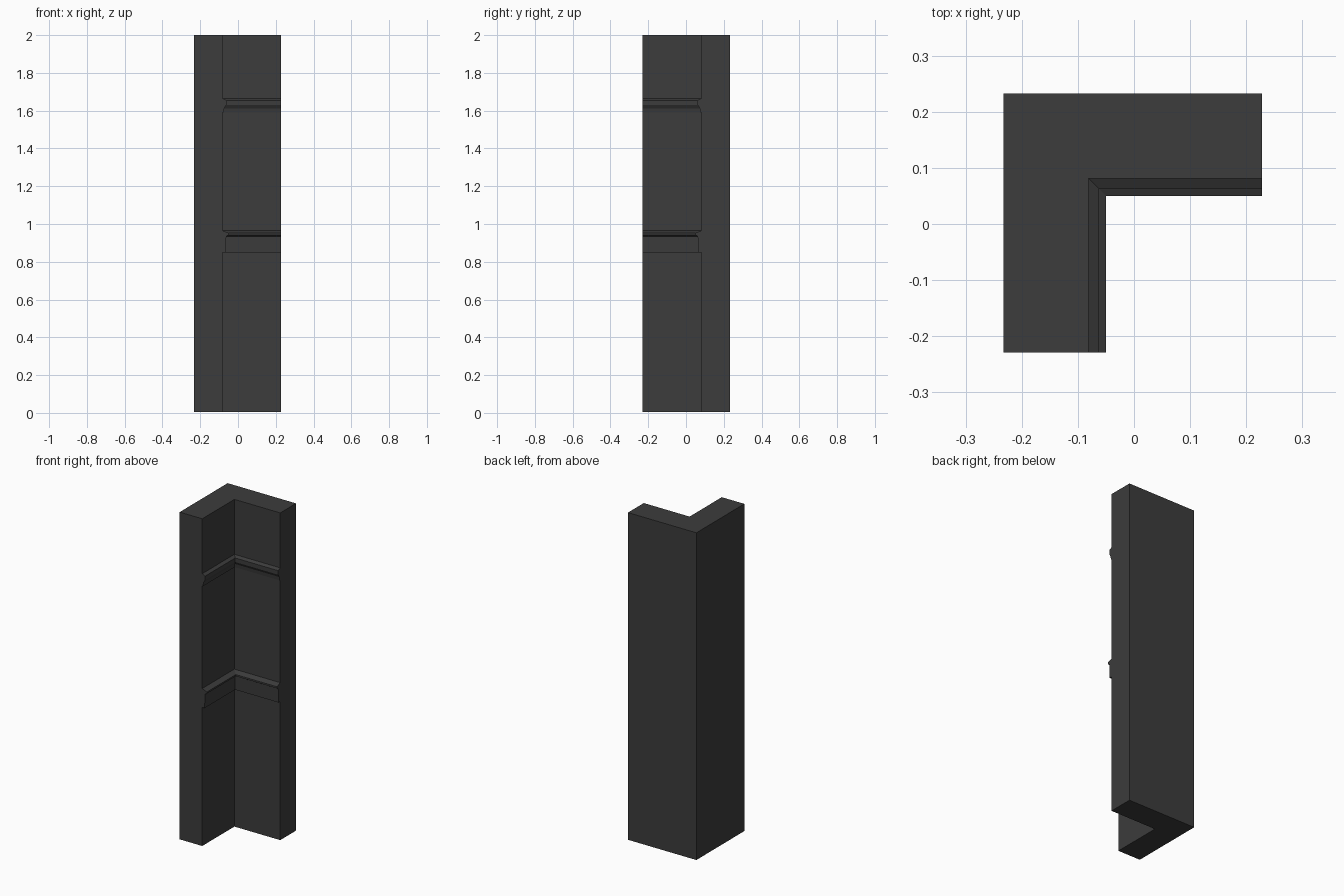
import bpy
import bmesh

cube = bpy.data.objects.get("Cube")
if cube:
    bpy.data.objects.remove(cube, do_unlink=True)

WEST, NORTH = -0.233, 0.233      # outer faces
SOUTH, EAST = -0.229, 0.228      # ends of the two wings
INNER = 0.081                    # distance of the inner faces from the axes
BASE, TOP = 0.005, 2.0

charcoal = bpy.data.materials.new("charcoal")
charcoal.use_nodes = True
colour = (0.045, 0.045, 0.045, 1)
charcoal.diffuse_color = colour
bsdf = charcoal.node_tree.nodes["Principled BSDF"]
bsdf.inputs["Base Color"].default_value = colour
bsdf.inputs["Roughness"].default_value = 0.8


def finish(name, bm):
    bmesh.ops.recalc_face_normals(bm, faces=bm.faces)
    mesh = bpy.data.meshes.new(name)
    bm.to_mesh(mesh)
    bm.free()
    mesh.materials.append(charcoal)
    obj = bpy.data.objects.new(name, mesh)
    bpy.context.collection.objects.link(obj)
    return obj


def inner_path(d):
    """Inner faces of the corner, moved d into the open side."""
    return [(-INNER + d, SOUTH), (-INNER + d, INNER - d), (EAST, INNER - d)]


def corner_wall():
    bm = bmesh.new()
    outline = inner_path(0) + [(EAST, NORTH), (WEST, NORTH), (WEST, SOUTH)]
    face = bm.faces.new([bm.verts.new((x, y, BASE)) for x, y in outline])
    result = bmesh.ops.extrude_face_region(bm, geom=[face])
    verts = [v for v in result["geom"] if isinstance(v, bmesh.types.BMVert)]
    bmesh.ops.translate(bm, verts=verts, vec=(0, 0, TOP - BASE))
    return finish("corner_wall", bm)


def moulding(name, profile):
    """Sweep a (depth, height) profile along both inner faces, mitred."""
    bm = bmesh.new()
    rows = [[bm.verts.new((x, y, z)) for x, y in inner_path(d)]
            for d, z in profile]
    for a, b in zip(rows, rows[1:] + rows[:1]):
        for i in range(2):
            bm.faces.new((a[i], a[i + 1], b[i + 1], b[i]))
    for end in (0, 2):
        bm.faces.new([row[end] for row in rows])
    return finish(name, bm)


corner_wall()

# Slim picture rail
moulding("upper_rail", [(-0.01, 1.665), (0, 1.665), (0.019, 1.655), (0.019, 1.63),
                        (0.008, 1.612), (0.005, 1.59), (-0.01, 1.59)])

# Deeper dado rail with a projecting lip above a flat band
moulding("lower_rail", [(-0.01, 0.965), (0, 0.965), (0.031, 0.952), (0.031, 0.942),
                        (0.019, 0.935), (0.016, 0.85), (-0.01, 0.85)])
